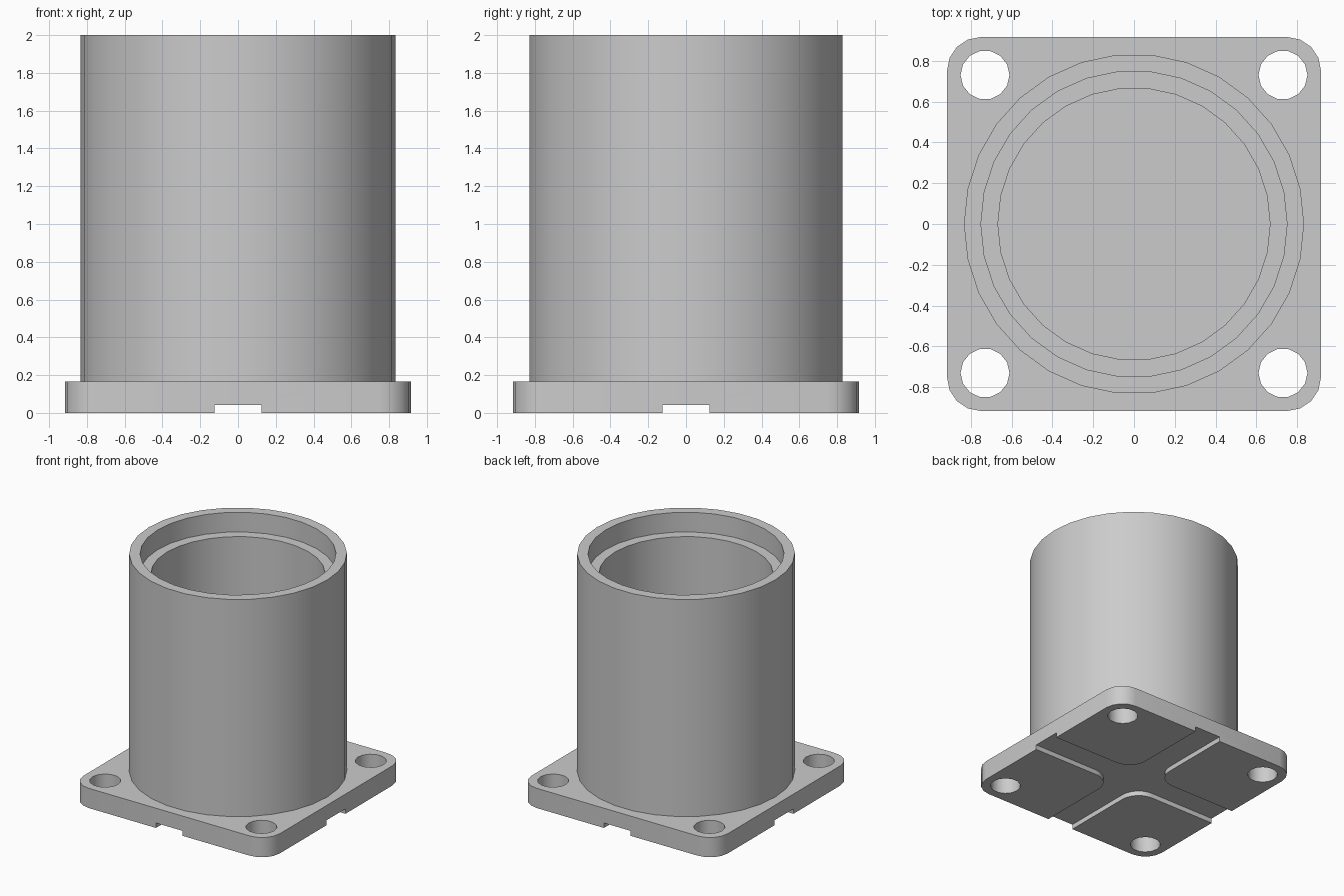
import bpy
import bmesh
from math import cos, sin, pi, radians

if "Cube" in bpy.data.objects:
    bpy.data.objects.remove(bpy.data.objects["Cube"], do_unlink=True)

UNIT = 1 / 12
HALF = 11 * UNIT      # half width of the flange
THICK = 2 * UNIT      # flange thickness
FILLET = 2 * UNIT
GROOVE = 1.5 * UNIT   # half width of the cross groove

grey = bpy.data.materials.new("light grey")
grey.use_nodes = True
grey.diffuse_color = (0.6, 0.6, 0.6, 1)
grey.node_tree.nodes["Principled BSDF"].inputs["Base Color"].default_value = (0.6, 0.6, 0.6, 1)


def make_object(name, bm):
    mesh = bpy.data.meshes.new(name)
    bmesh.ops.recalc_face_normals(bm, faces=bm.faces[:])
    bm.to_mesh(mesh)
    bm.free()
    mesh.materials.append(grey)
    obj = bpy.data.objects.new(name, mesh)
    bpy.context.collection.objects.link(obj)
    return obj


def arc(cx, cy, radius, start, end, steps):
    angles = [start + (end - start) * i / steps for i in range(steps + 1)]
    return [(cx + radius * cos(a), cy + radius * sin(a)) for a in angles]


def prism(name, outlines, low, high):
    bm = bmesh.new()
    for outline in outlines:
        base = bm.faces.new([bm.verts.new((x, y, low)) for x, y in outline])
        grown = bmesh.ops.extrude_face_region(bm, geom=[base], use_keep_orig=True)
        top = [g for g in grown["geom"] if isinstance(g, bmesh.types.BMVert)]
        bmesh.ops.translate(bm, verts=top, vec=(0, 0, high - low))
    return make_object(name, bm)


def cut(obj, cutter):
    mod = obj.modifiers.new("cut", 'BOOLEAN')
    mod.operation = 'DIFFERENCE'
    mod.solver = 'EXACT'
    mod.object = cutter
    bpy.context.view_layer.objects.active = obj
    bpy.ops.object.modifier_apply(modifier=mod.name)
    bpy.data.objects.remove(cutter, do_unlink=True)


def smooth(obj):
    bpy.ops.object.select_all(action='DESELECT')
    obj.select_set(True)
    bpy.context.view_layer.objects.active = obj
    bpy.ops.object.shade_smooth_by_angle(angle=radians(30))


# Square flange with rounded corners
signs = [(1, 1), (-1, 1), (-1, -1), (1, -1)]
outline = []
for i, (sx, sy) in enumerate(signs):
    c = HALF - FILLET
    outline += arc(sx * c, sy * c, FILLET, i * pi / 2, (i + 1) * pi / 2, 4)
flange = prism("flange", [outline], 0, THICK)

# Four bolt holes
holes = [arc(sx * 0.73, sy * 0.73, 0.12, 0, 2 * pi, 14)[:-1] for sx, sy in signs]
cut(flange, prism("hole_cutter", holes, -0.1, THICK + 0.1))

# Cross groove underneath, with rounded inner corners
cross = []
for i in range(4):
    c, reach = GROOVE + FILLET, HALF + 0.1
    quarter = [(reach, GROOVE)] + arc(c, c, FILLET, 1.5 * pi, pi, 6) + [(GROOVE, reach)]
    for x, y in quarter:
        for _ in range(i):
            x, y = -y, x
        cross.append((x, y))
cut(flange, prism("groove_cutter", [cross], -0.1, UNIT / 2))
smooth(flange)

# Tube with a stepped mouth; the flange closes its lower end
profile = [(10 * UNIT, THICK), (10 * UNIT, 2), (9 * UNIT, 2), (9 * UNIT, 2 - THICK),
           (8 * UNIT, 2 - THICK), (8 * UNIT, THICK)]
SIDES = 30
bm = bmesh.new()
rings = [[bm.verts.new((x, y, z)) for x, y in arc(0, 0, r, 0, 2 * pi, SIDES)[:-1]]
         for r, z in profile]
for lower, upper in zip(rings, rings[1:] + rings[:1]):
    for i in range(SIDES):
        j = (i + 1) % SIDES
        bm.faces.new((lower[i], lower[j], upper[j], upper[i]))
smooth(make_object("tube", bm))
